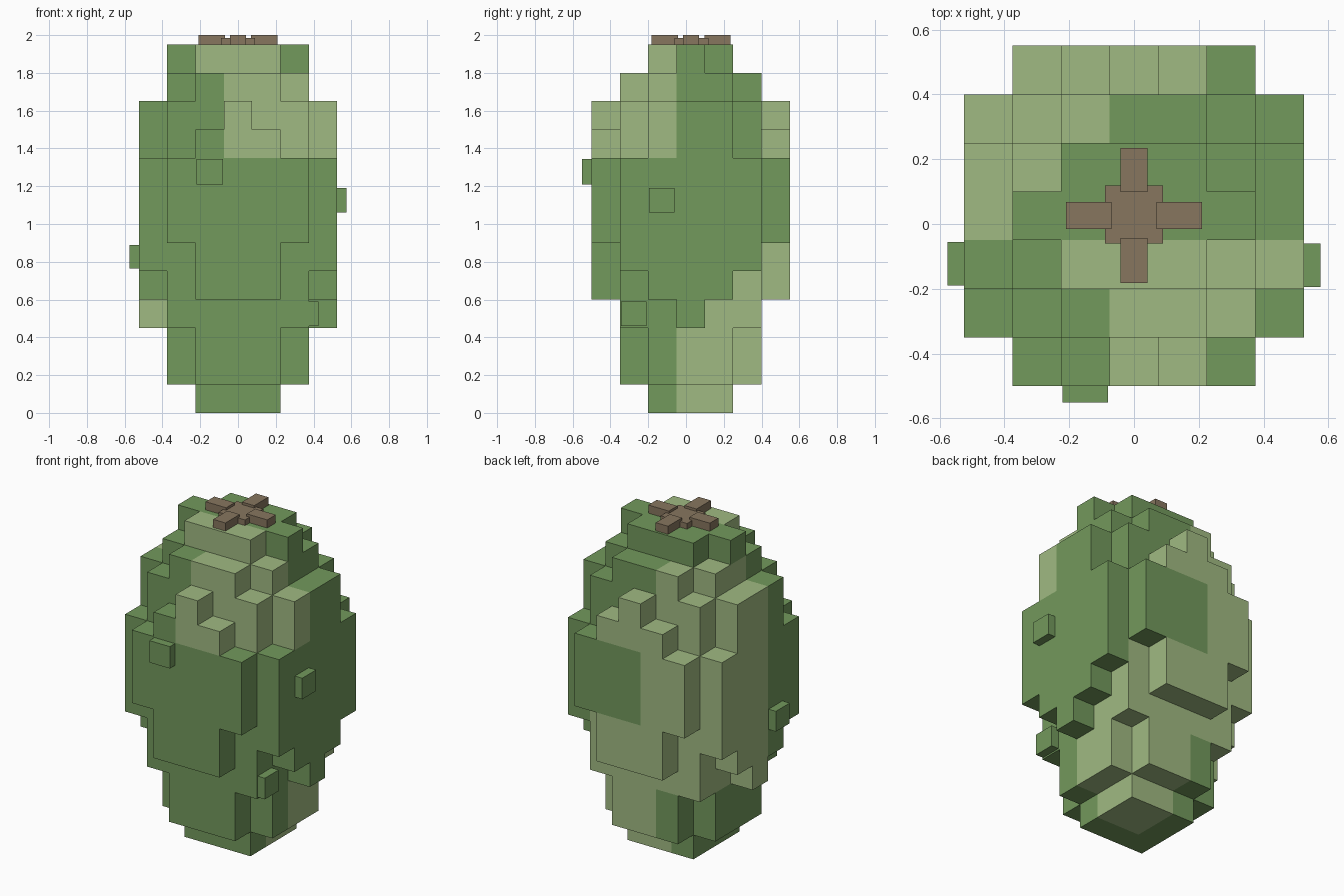
import bpy, bmesh
from mathutils import Vector

if "Cube" in bpy.data.objects:
    bpy.data.objects.remove(bpy.data.objects["Cube"])

S = 0.15                                # cube size
ORIGIN = Vector((-0.525, -0.5, 0.0))    # corner of the cube grid


def material(name, rgb):
    m = bpy.data.materials.new(name)
    m.diffuse_color = (*rgb, 1.0)
    m.use_nodes = True
    m.node_tree.nodes["Principled BSDF"].inputs["Base Color"].default_value = m.diffuse_color
    return m


dark = material("dark_green", (0.171, 0.319, 0.107))
light = material("light_green", (0.352, 0.491, 0.223))
brown = material("stem_brown", (0.242, 0.181, 0.114))


def make_object(name, bm, mats):
    mesh = bpy.data.meshes.new(name)
    bm.to_mesh(mesh)
    bm.free()
    for m in mats:
        mesh.materials.append(m)
    obj = bpy.data.objects.new(name, mesh)
    bpy.context.collection.objects.link(obj)
    return obj


def box(name, x, y, z, mat):
    bm = bmesh.new()
    bmesh.ops.create_cube(bm, size=1.0)
    for v in bm.verts:
        v.co = [r[0] if c < 0 else r[1] for c, r in zip(v.co, (x, y, z))]
    return make_object(name, bm, [mat])


# Half-width of each row by its distance from the middle row, bottom layer up
LAYERS = [
    (1, 1, -1, -1),
    (2, 2, 1, -1), (2, 2, 1, -1),
    (3, 2, 2, -1),
    (3, 3, 2, 1),
    (3, 3, 3, 1),
    (3, 3, 3, 2), (3, 3, 3, 2), (3, 3, 3, 2),
    (3, 3, 2, 1),
    (3, 3, 2, 0),
    (2, 2, 1, -1),
    (2, 1, -1, -1),
]


def is_light(i, j, k):
    """Patchy rind: light quadrants that swap sides with height."""
    if k <= 2:
        return i >= 3 and j >= 3
    if k <= 8:
        return (i <= 2 and j >= 3) or (k <= 5 and j >= 4 and i <= 5)
    if k <= 11:
        return (i >= 3 and j <= 2) or (i <= 2 and j >= 3) or j == 6
    return j == 2


# Fruit body: outer faces of the stepped cube grid
cells = {(i, j, k) for k, rows in enumerate(LAYERS)
         for j in range(7) for i in range(7)
         if abs(i - 3) <= rows[abs(j - 3)]}
bm = bmesh.new()
corners = {}


def corner(p):
    if p not in corners:
        corners[p] = bm.verts.new(ORIGIN + Vector(p) * S)
    return corners[p]


for cell in sorted(cells):
    for axis in range(3):
        for side in (0, 1):
            near = list(cell)
            near[axis] += 2 * side - 1
            if tuple(near) in cells:
                continue
            u, v = (axis + 1) % 3, (axis + 2) % 3
            ring = []
            for du, dv in ((0, 0), (1, 0), (1, 1), (0, 1)):
                p = list(cell)
                p[axis] += side
                p[u] += du
                p[v] += dv
                ring.append(corner(tuple(p)))
            face = bm.faces.new(ring if side else ring[::-1])
            face.material_index = int(is_light(*cell))
make_object("fruit_body", bm, [dark, light])

# Small bumps on the rind
box("bump_front", (-0.22, -0.08), (-0.55, -0.49), (1.21, 1.345), dark)
box("bump_right", (0.515, 0.575), (-0.195, -0.06), (1.06, 1.19), dark)
box("bump_left", (-0.575, -0.515), (-0.19, -0.055), (0.765, 0.89), dark)
box("bump_low_right", (0.365, 0.425), (-0.345, -0.21), (0.46, 0.59), dark)

# Stem cap: low centre with four raised leaves
box("stem_centre", (-0.09, 0.09), (-0.06, 0.118), (1.94, 1.985), brown)
for side, name in ((-1, "left"), (1, "right")):
    box("stem_leaf_" + name, sorted((0.07 * side, 0.21 * side)),
        (-0.015, 0.068), (1.94, 2.0), brown)
box("stem_leaf_front", (-0.042, 0.042), (-0.182, -0.043), (1.94, 2.0), brown)
box("stem_leaf_back", (-0.042, 0.042), (0.098, 0.235), (1.94, 2.0), brown)
